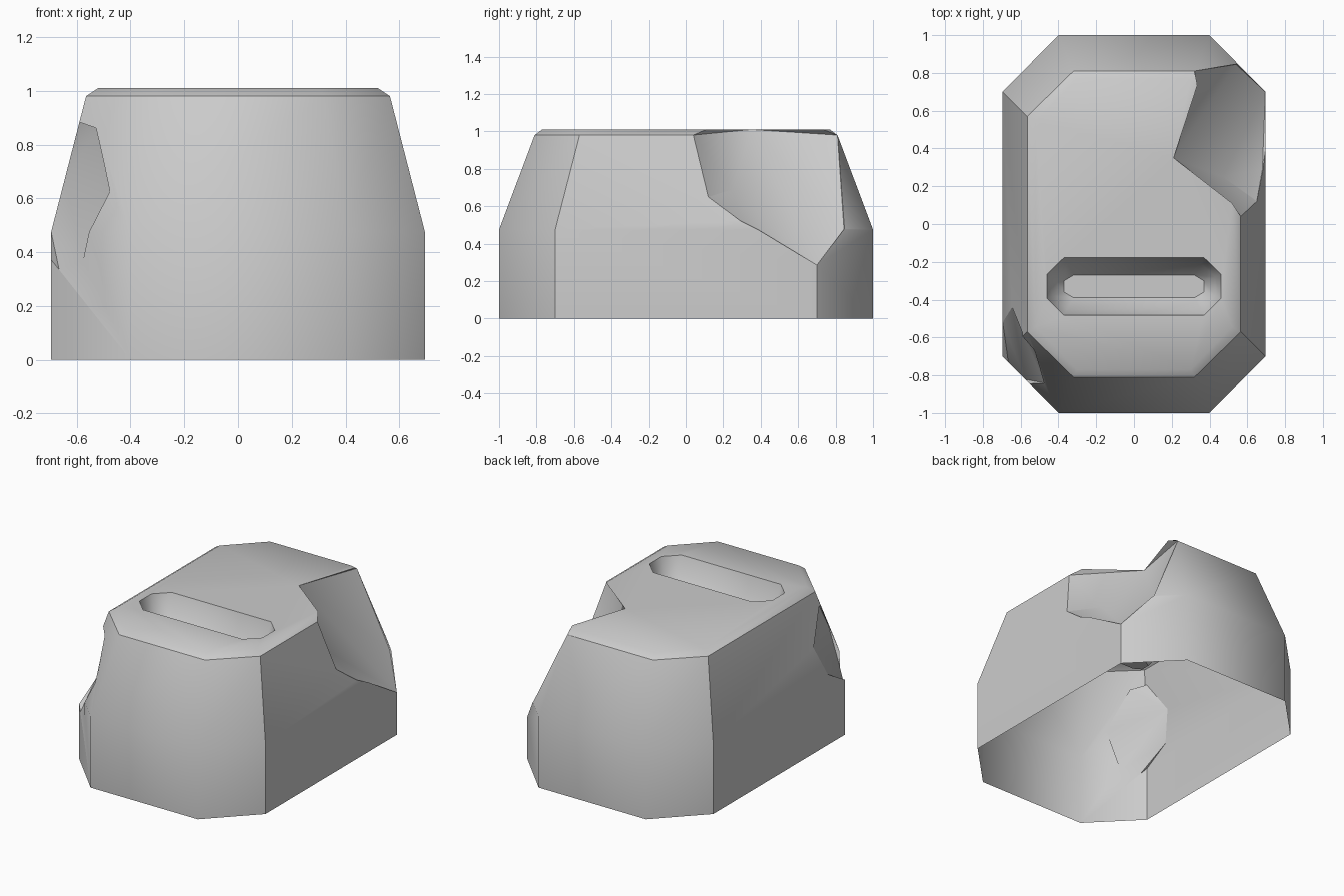
import bpy, bmesh
from mathutils import Vector

if "Cube" in bpy.data.objects:
    bpy.data.objects.remove(bpy.data.objects["Cube"])


def octagon(hx, hy, cx, cy, z, oy=0):
    """Rectangle with cut corners; cx, cy are where the cuts begin."""
    pts = [(cx, -hy), (hx, -cy), (hx, cy), (cx, hy),
           (-cx, hy), (-hx, cy), (-hx, -cy), (-cx, -hy)]
    return [Vector((x, y + oy, z)) for x, y in pts]


def make_object(name, bm):
    bmesh.ops.recalc_face_normals(bm, faces=bm.faces)
    mesh = bpy.data.meshes.new(name)
    bm.to_mesh(mesh)
    bm.free()
    obj = bpy.data.objects.new(name, mesh)
    bpy.context.collection.objects.link(obj)
    return obj


def loft(name, rings):
    bm = bmesh.new()
    loops = [[bm.verts.new(p) for p in ring] for ring in rings]
    for a, b in zip(loops, loops[1:]):
        for i in range(len(a)):
            j = (i + 1) % len(a)
            bm.faces.new((a[i], a[j], b[j], b[i]))
    bm.faces.new(loops[0])
    bm.faces.new(loops[-1])
    return make_object(name, bm)


def chip(name, outline, inner, push):
    """Convex cutter: outline on the surface, its outward copy, deep points."""
    bm = bmesh.new()
    for p in outline:
        bm.verts.new(p)
        bm.verts.new(Vector(p) + Vector(push))
    for p in inner:
        bm.verts.new(p)
    res = bmesh.ops.convex_hull(bm, input=bm.verts)
    junk = {g for g in res["geom_interior"] + res["geom_unused"]
            if isinstance(g, bmesh.types.BMVert)}
    bmesh.ops.delete(bm, geom=list(junk), context='VERTS')
    return make_object(name, bm)


# main body: straight base, tapered shoulders, small top bevel
body = loft("stone_block", [
    octagon(.695, 1, .4, .7, 0),
    octagon(.695, 1, .4, .7, .475),
    octagon(.565, .81, .32, .57, .98),
    octagon(.52, .77, .30, .545, 1.01)])

# rounded groove across the top
groove = loft("groove_cutter", [
    octagon(.46, .153, .37, .065, 1.2, -.33),
    octagon(.46, .153, .37, .065, 1.01, -.33),
    octagon(.43, .12, .355, .05, .90, -.33),
    octagon(.37, .06, .32, .03, .82, -.33)])

# large broken corner at the back right
corner_chip = chip("corner_chip_cutter", [
    (.32, .81, .98), (.21, .35, 1.01), (.52, .11, 1.01), (.565, .04, .98),
    (.65, .12, .65), (.68, .29, .52), (.695, .7, .285), (.54, .845, .475)],
    [(.47, .25, .69), (.50, .55, .62)], (.6, .2, .4))

# small dent on the front left edge
edge_dent = chip("edge_dent_cutter", [
    (-.59, -.577, .885), (-.52, -.66, .86), (-.475, -.84, .625),
    (-.575, -.82, .37), (-.665, -.73, .335), (-.695, -.7, .39),
    (-.695, -.52, .475), (-.645, -.44, .67)],
    [(-.56, -.67, .69), (-.60, -.69, .48)], (-.3, -.25, .05))

for cutter in (groove, corner_chip, edge_dent):
    mod = body.modifiers.new(cutter.name, 'BOOLEAN')
    mod.operation = 'DIFFERENCE'
    mod.solver = 'EXACT'
    mod.object = cutter

# bake the cuts
deps = bpy.context.evaluated_depsgraph_get()
mesh = bpy.data.meshes.new_from_object(body.evaluated_get(deps))
body.modifiers.clear()
body.data = mesh
for cutter in (groove, corner_chip, edge_dent):
    bpy.data.objects.remove(cutter)

# open underside, smooth shading with chosen sharp edges
bm = bmesh.new()
bm.from_mesh(mesh)
bmesh.ops.remove_doubles(bm, verts=bm.verts, dist=.002)
under = [f for f in bm.faces if all(v.co.z < .01 for v in f.verts)]
bmesh.ops.delete(bm, geom=under, context='FACES')


def on_side(v):
    return abs(abs(v.co.x) - .695 + max(0, v.co.z - .475) * .2574) < .004


for f in bm.faces:
    f.smooth = True
for e in bm.edges:
    angle = e.calc_face_angle(0)
    rim = all(abs(v.co.z - .98) < .004 for v in e.verts)
    side = all(on_side(v) for v in e.verts) and angle > .45
    e.smooth = not (angle > .87 or rim or side)
bm.to_mesh(mesh)
bm.free()
